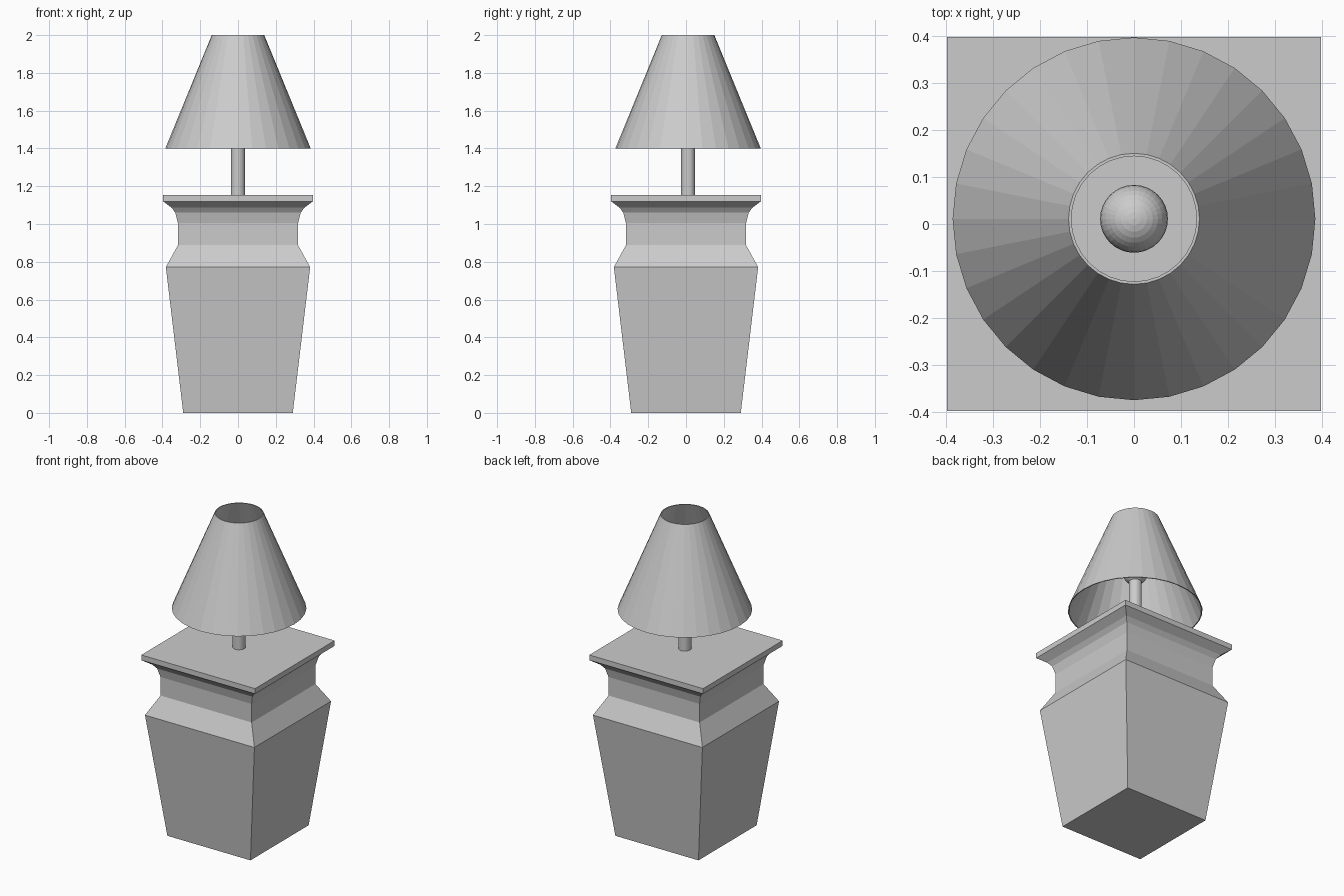
import bpy, bmesh
from math import cos, sin, pi

if "Cube" in bpy.data.objects:
    bpy.data.objects.remove(bpy.data.objects["Cube"])


def lathe(name, profile, sides, centre=(0, 0), turn=0.0, loop=False):
    """Revolve (radius, z) points into a mesh; loop joins last ring to first, else ends are capped."""
    bm = bmesh.new()
    rings = []
    for r, z in profile:
        rings.append([bm.verts.new((centre[0] + r * cos(turn + 2 * pi * i / sides),
                                    centre[1] + r * sin(turn + 2 * pi * i / sides), z))
                      for i in range(sides)])
    pairs = list(zip(rings, rings[1:]))
    if loop:
        pairs.append((rings[-1], rings[0]))
    else:
        bm.faces.new(rings[0][::-1])
        bm.faces.new(rings[-1])
    for a, b in pairs:
        for i in range(sides):
            j = (i + 1) % sides
            bm.faces.new((a[i], a[j], b[j], b[i]))
    bmesh.ops.recalc_face_normals(bm, faces=bm.faces[:])
    mesh = bpy.data.meshes.new(name)
    bm.to_mesh(mesh)
    bm.free()
    obj = bpy.data.objects.new(name, mesh)
    bpy.context.collection.objects.link(obj)
    return obj


AXIS = (0, 0.011)  # stem, bulb and shade sit slightly behind centre

# Square urn base: half-widths are scaled to corner radii
base = [(0.29, 0), (0.382, 0.772), (0.318, 0.888), (0.318, 1.005), (0.332, 1.06),
        (0.352, 1.087), (0.397, 1.12), (0.397, 1.153)]
lathe("lamp_base", [(w * 2 ** 0.5, z) for w, z in base], 4, turn=pi / 4)

# Stem
lathe("stem", [(0.037, 1.15), (0.037, 1.63)], 32, AXIS)

# Bulb
bpy.ops.mesh.primitive_uv_sphere_add(segments=32, ring_count=16, radius=0.072,
                                     location=(*AXIS, 1.65))
bpy.context.object.name = "bulb"

# Open conical shade with a thin wall
lathe("shade", [(0.385, 1.4), (0.139, 2.0), (0.133, 2.0), (0.379, 1.4)], 32, AXIS, loop=True)
